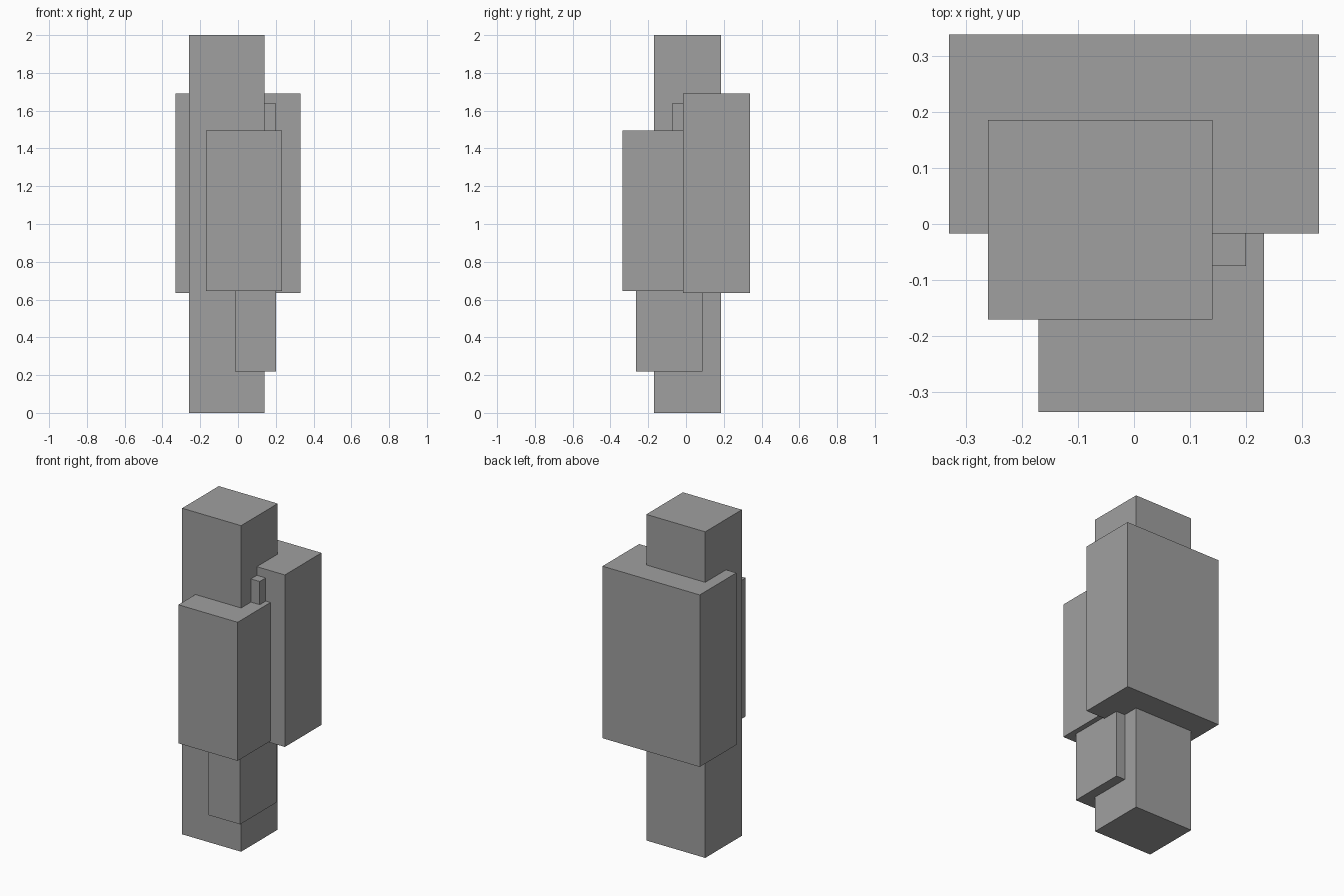
import bpy
from mathutils import Vector

# Remove the default cube only
if "Cube" in bpy.data.objects:
    bpy.data.objects.remove(bpy.data.objects["Cube"], do_unlink=True)

# Single flat grey
grey = bpy.data.materials.new("plain_grey")
grey.use_nodes = True
colour = (0.35, 0.35, 0.35, 1)
grey.diffuse_color = colour
grey.node_tree.nodes["Principled BSDF"].inputs["Base Color"].default_value = colour


def block(name, low, high):
    """Box spanning two opposite corners."""
    low, high = Vector(low), Vector(high)
    bpy.ops.mesh.primitive_cube_add(size=1, location=(low + high) / 2)
    box = bpy.context.object
    box.name = box.data.name = name
    box.scale = high - low
    bpy.ops.object.transform_apply(location=False, rotation=False, scale=True)
    box.data.materials.append(grey)


# Tall core running the full height
block("tower", (-0.26, -0.17, 0), (0.14, 0.185, 2))

# Wide slab at the back and narrower slab at the front
block("back_slab", (-0.33, -0.017, 0.635), (0.33, 0.338, 1.69))
block("front_slab", (-0.17, -0.335, 0.645), (0.232, 0.02, 1.495))

# Small blocks emerging below and above the slabs
block("lower_block", (-0.015, -0.265, 0.22), (0.2, 0.087, 0.8))
block("upper_block", (-0.015, -0.075, 1.2), (0.2, 0.28, 1.637))
